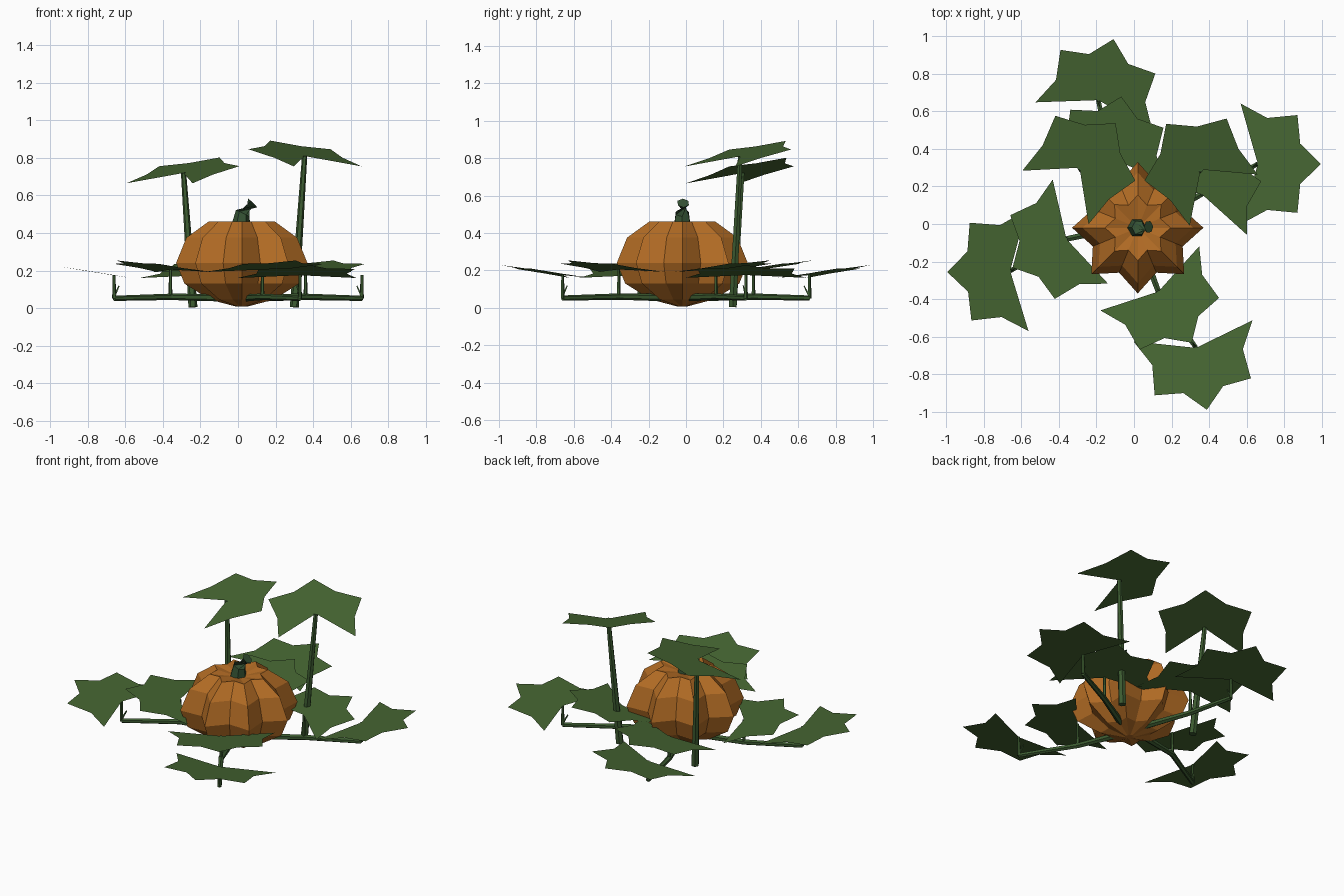
import bpy, math
from mathutils import Vector

if "Cube" in bpy.data.objects:
    bpy.data.objects.remove(bpy.data.objects["Cube"])


def material(name, rgb):
    m = bpy.data.materials.new(name)
    m.diffuse_color = (*rgb, 1)
    m.use_nodes = True
    m.node_tree.nodes["Principled BSDF"].inputs["Base Color"].default_value = m.diffuse_color
    return m


ORANGE = material("pumpkin orange", (0.45, 0.15, 0.018))
LEAF = material("leaf green", (0.061, 0.133, 0.032))
VINE = material("vine green", (0.045, 0.105, 0.030))
STEM = material("stem green", (0.035, 0.085, 0.034))


def make(name, verts, faces, mat):
    me = bpy.data.meshes.new(name)
    me.from_pydata([tuple(v) for v in verts], [], faces)
    me.materials.append(mat)
    ob = bpy.data.objects.new(name, me)
    bpy.context.collection.objects.link(ob)
    return ob


def bridge(rings, n):
    """Quads between stacked rings of n vertices, plus end caps."""
    faces = [(r * n + i, r * n + (i + 1) % n, (r + 1) * n + (i + 1) % n, (r + 1) * n + i)
             for r in range(rings - 1) for i in range(n)]
    faces.append(tuple(reversed(range(n))))
    faces.append(tuple(range((rings - 1) * n, rings * n)))
    return faces


def tube(name, path, radii, mat, sides=6):
    pts = [Vector(p) for p in path]
    verts = []
    for k, p in enumerate(pts):
        d = (pts[min(k + 1, len(pts) - 1)] - pts[max(k - 1, 0)]).normalized()
        ref = Vector((0, 0, 1)) if abs(d.z) < 0.75 else Vector((1, 0, 0))
        u = ref.cross(d).normalized()
        v = d.cross(u)
        for i in range(sides):
            a = math.tau * (i + 0.5) / sides
            verts.append(p + (u * math.cos(a) + v * math.sin(a)) * radii[k])
    return make(name, verts, bridge(len(pts), sides), mat)


def leaf(name, base, axis, slope, near, far, r=0.335, valley=0.25):
    """Five-pointed leaf, fanned out from the stalk and rising along its axis."""
    tips = [-far, -near, 0, near, far]
    outline = []
    for k, t in enumerate(tips):
        outline.append((t, r))
        if k < 4:
            outline.append(((t + tips[k + 1]) / 2, valley))
    verts = [Vector(base)]
    for t, rad in outline:
        a = math.radians(axis + t)
        verts.append(Vector(base) + Vector((rad * math.cos(a), rad * math.sin(a),
                                            slope * rad * math.cos(math.radians(t)))))
    make(name, verts, [(0, i, i + 1) for i in range(1, len(verts) - 1)], LEAF)


# Pumpkin body: eight sharp ribs
CX, CY = 0.02, -0.02
profile = [(0.03, 0.008), (0.17, 0.045), (0.305, 0.13), (0.35, 0.24),
           (0.295, 0.375), (0.175, 0.462), (0.05, 0.44)]
body = []
for rad, z in profile:
    for i in range(16):
        rr = rad * (1 if i % 2 == 0 else 0.74)
        a = math.tau * i / 16
        body.append((CX + rr * math.cos(a), CY + rr * math.sin(a), z))
make("pumpkin_body", body, bridge(len(profile), 16), ORANGE)

# Bent stem on top
tube("pumpkin_stem", [(0.015, -0.02, 0.43), (0.025, -0.02, 0.505), (0.078, -0.015, 0.56)],
     [0.052, 0.04, 0.034], STEM)

# Ground vines: name, start, middle stalk, end stalk, middle and end leaf direction
vines = [
    ("right", (0.12, 0.02), (0.36, 0.16), (0.66, 0.32), 63, 0),
    ("back", (-0.02, 0.08), (-0.13, 0.36), (-0.19, 0.66), 79, 76),
    ("left", (-0.08, -0.02), (-0.36, -0.08), (-0.66, -0.25), 208, 181),
    ("front", (0.04, -0.12), (0.13, -0.36), (0.33, -0.66), -57, -80),
]
for side, start, mid, end, mid_axis, end_axis in vines:
    tube(side + "_vine", [(*start, 0.055), (*mid, 0.06), (*end, 0.052)],
         [0.02, 0.017, 0.014], VINE)
    tube(side + "_middle_stalk", [(*mid, 0.06), (*mid, 0.205)], [0.011, 0.008], VINE, 5)
    tube(side + "_end_stalk", [(*end, 0.05), (*end, 0.175)], [0.011, 0.008], VINE, 5)
    # Small tendril near the vine tip
    inward = (Vector(mid) - Vector(end)).normalized() * 0.03
    tube(side + "_tendril", [(*end, 0.06), (end[0] + inward.x, end[1] + inward.y, 0.118)],
         [0.007, 0.004], VINE, 4)
    leaf(side + "_middle_leaf", (*mid, 0.205), mid_axis, 0.15, 51, 105, 0.325)
    leaf(side + "_end_leaf", (*end, 0.175), end_axis, 0.16, 51, 106)

# Tall stalks with raised leaves behind the pumpkin
for side, foot, top, axis in [
    ("left", (-0.24, 0.25, 0.005), (-0.29, 0.30, 0.72), 51),
    ("right", (0.30, 0.25, 0.005), (0.355, 0.29, 0.81), 127),
]:
    tube(side + "_tall_stalk", [foot, top], [0.024, 0.014], VINE)
    leaf(side + "_tall_leaf", top, axis, 0.27, 64, 132, 0.305, 0.23)
